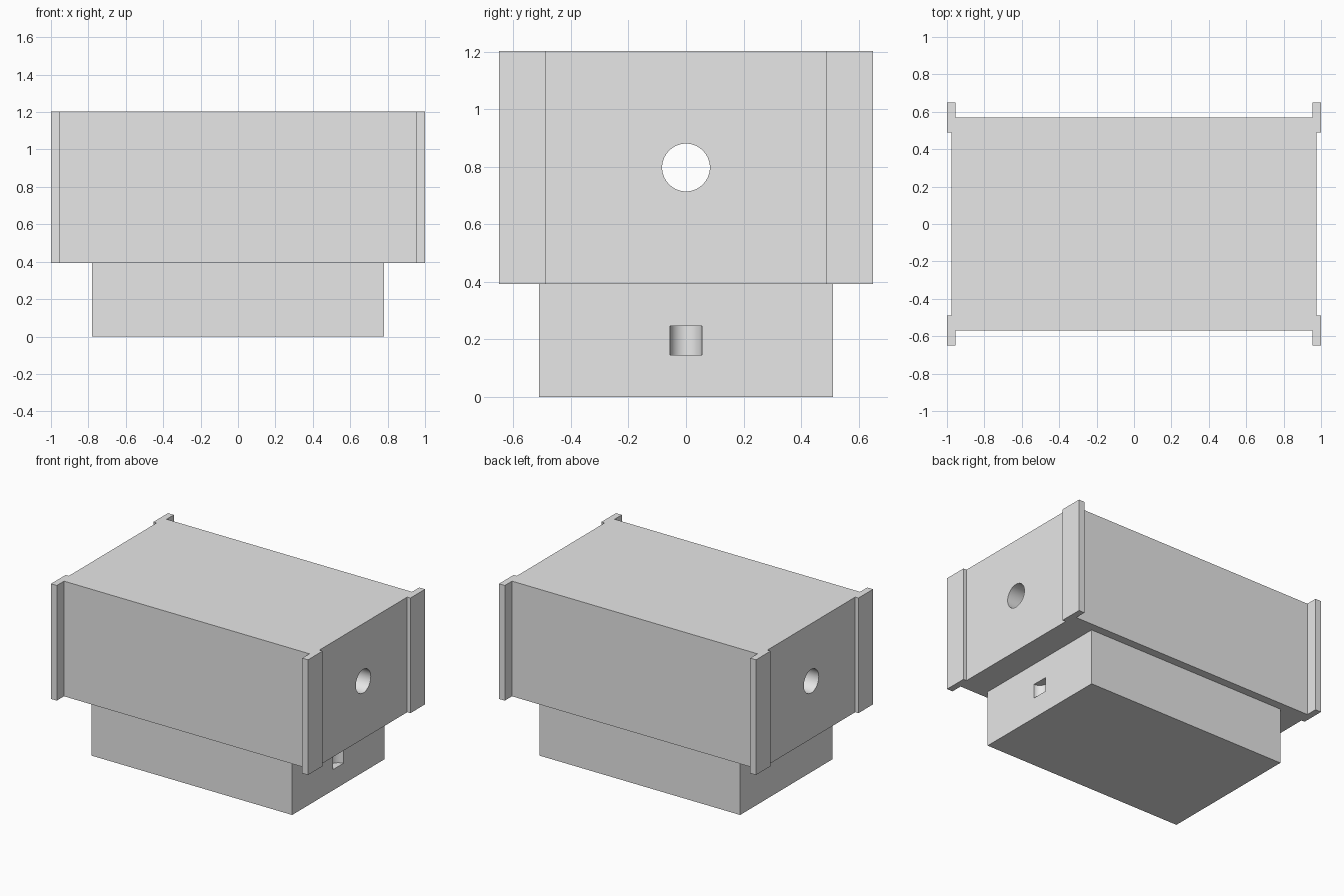
import bpy, bmesh
from math import radians
from mathutils import Matrix

old = bpy.data.objects.get("Cube")
if old:
    bpy.data.objects.remove(old, do_unlink=True)

grey = bpy.data.materials.new("light grey")
grey.use_nodes = True
color = (0.8, 0.8, 0.8, 1)
grey.diffuse_color = color
grey.node_tree.nodes["Principled BSDF"].inputs["Base Color"].default_value = color


def make_object(name, bm):
    bmesh.ops.recalc_face_normals(bm, faces=bm.faces)
    mesh = bpy.data.meshes.new(name)
    bm.to_mesh(mesh)
    bm.free()
    mesh.materials.append(grey)
    obj = bpy.data.objects.new(name, mesh)
    bpy.context.collection.objects.link(obj)
    return obj


def prism(name, outline, z0, z1):
    """Extrude a plan outline upwards."""
    bm = bmesh.new()
    face = bm.faces.new([bm.verts.new((x, y, z0)) for x, y in outline])
    top = bmesh.ops.extrude_face_region(bm, geom=[face])["geom"]
    bmesh.ops.translate(bm, vec=(0, 0, z1 - z0),
                        verts=[v for v in top if isinstance(v, bmesh.types.BMVert)])
    return make_object(name, bm)


def cylinder(name, radius, depth, matrix):
    bm = bmesh.new()
    bmesh.ops.create_cone(bm, cap_ends=True, segments=64, radius1=radius,
                          radius2=radius, depth=depth, matrix=matrix)
    return make_object(name, bm)


def cut(obj, cutter):
    """Subtract the cutter, then smooth only the round walls."""
    mod = obj.modifiers.new("cut", "BOOLEAN")
    mod.object = cutter
    mod.operation = "DIFFERENCE"
    mod.solver = "EXACT"
    bpy.ops.object.select_all(action="DESELECT")
    obj.select_set(True)
    bpy.context.view_layer.objects.active = obj
    bpy.ops.object.modifier_apply(modifier=mod.name)
    bpy.data.objects.remove(cutter, do_unlink=True)
    bpy.ops.object.shade_smooth_by_angle(angle=radians(30))


# Main body with projecting corner flanges, one quarter mirrored around
quarter = [(0.975, 0.488), (1, 0.488), (1, 0.65), (0.955, 0.65), (0.955, 0.57)]
half = quarter + [(-x, y) for x, y in reversed(quarter)]
outline = half + [(x, -y) for x, y in reversed(half)]
body = prism("main_body", outline, 0.393, 1.203)

# Round tunnel running the length of the body
cut(body, cylinder("tunnel_cutter", 0.083, 3,
                   Matrix.Translation((0, 0, 0.798)) @ Matrix.Rotation(radians(90), 4, "Y")))

# Narrower base block
bx, by = 0.78, 0.512
base = prism("base_block", [(bx, by), (-bx, by), (-bx, -by), (bx, -by)], 0, 0.393)

# Half-round pocket in one end of the base
cut(base, cylinder("pocket_cutter", 0.056, 0.1, Matrix.Translation((bx, 0, 0.196))))
